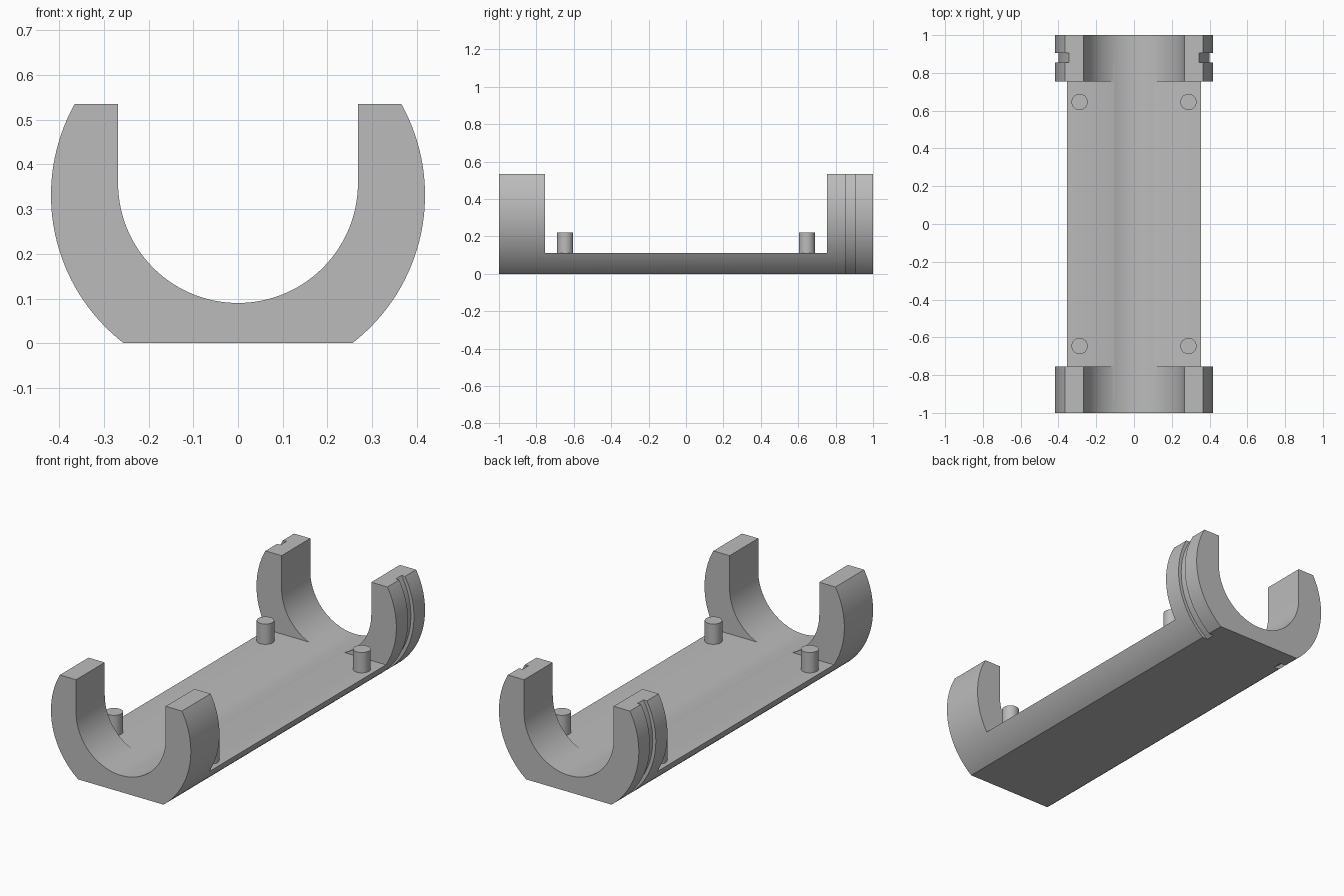
import bpy, bmesh, math
from mathutils import Vector

cube = bpy.data.objects.get("Cube")
if cube:
    bpy.data.objects.remove(cube, do_unlink=True)

OUT_R, OUT_Z = 0.418, 0.331      # outer round
IN_R, IN_Z = 0.268, 0.358        # inner cradle
TOP, PLATE, COLLAR = 0.535, 0.112, 0.755

grey = bpy.data.materials.new("plain_grey")
grey.use_nodes = True
grey.diffuse_color = (0.5, 0.5, 0.5, 1)
grey.node_tree.nodes["Principled BSDF"].inputs["Base Color"].default_value = (0.5, 0.5, 0.5, 1)


def add_object(name, bm):
    bmesh.ops.recalc_face_normals(bm, faces=bm.faces[:])
    mesh = bpy.data.meshes.new(name)
    bm.to_mesh(mesh)
    bm.free()
    mesh.materials.append(grey)
    obj = bpy.data.objects.new(name, mesh)
    bpy.context.collection.objects.link(obj)
    return obj


def activate(obj):
    bpy.ops.object.select_all(action="DESELECT")
    obj.select_set(True)
    bpy.context.view_layer.objects.active = obj


def extrude_profile(name, points, y0, y1):
    bm = bmesh.new()
    face = bm.faces.new([bm.verts.new((x, y0, z)) for x, z in points])
    out = bmesh.ops.extrude_face_region(bm, geom=[face])
    moved = [v for v in out["geom"] if isinstance(v, bmesh.types.BMVert)]
    bmesh.ops.translate(bm, verts=moved, vec=(0, y1 - y0, 0))
    return add_object(name, bm)


def arc(radius, zc, a0, a1, steps):
    angles = [a0 + (a1 - a0) * i / steps for i in range(steps + 1)]
    return [(radius * math.cos(a), zc + radius * math.sin(a)) for a in angles]


def cut(target, cutter):
    cutter.hide_render = True
    mod = target.modifiers.new("cut", "BOOLEAN")
    mod.operation, mod.solver, mod.object = "DIFFERENCE", "EXACT", cutter
    activate(target)
    bpy.ops.object.modifier_apply(modifier=mod.name)
    bpy.data.objects.remove(cutter, do_unlink=True)


# Full-length cradle: flat base, round flanks, U-shaped channel
low = math.asin(-OUT_Z / OUT_R)
high = math.asin((TOP - OUT_Z) / OUT_R)
right = arc(OUT_R, OUT_Z, low, high, 32)
left = [(-x, z) for x, z in reversed(right)]
channel = arc(IN_R, IN_Z, -math.pi, 0, 64)
profile = right + [(IN_R, TOP)] + channel[::-1] + [(-IN_R, TOP)] + left
cradle = extrude_profile("cradle", profile, -1, 1)

# Lower the middle to a plate, leaving a collar at each end
box = [(-1, PLATE), (1, PLATE), (1, 1), (-1, 1)]
cut(cradle, extrude_profile("middle_cutter", box, -COLLAR, COLLAR))

# Groove around the back collar
bm = bmesh.new()
corners = [(0.4, 0.855), (0.5, 0.855), (0.5, 0.905), (0.4, 0.905)]
section = [bm.verts.new((r, y, OUT_Z)) for r, y in corners]
edges = [bm.edges.new((section[i], section[(i + 1) % 4])) for i in range(4)]
bmesh.ops.spin(bm, geom=section + edges, cent=(0, 0, OUT_Z), axis=(0, 1, 0),
               angle=math.tau, steps=128, use_merge=True)
bmesh.ops.remove_doubles(bm, verts=bm.verts[:], dist=0.0001)
cut(cradle, add_object("groove_cutter", bm))
parts = [cradle]

# Four locating pegs
for side, sx in (("right", -1), ("left", 1)):
    for end, sy in (("front", -1), ("back", 1)):
        bpy.ops.mesh.primitive_cylinder_add(vertices=32, radius=0.043, depth=0.12,
                                            location=(0.288 * sx, 0.646 * sy, 0.162))
        peg = bpy.context.object
        peg.name = f"{end}_{side}_peg"
        peg.data.materials.append(grey)
        parts.append(peg)

for obj in parts:
    activate(obj)
    bpy.ops.object.shade_smooth_by_angle(angle=math.radians(30))
